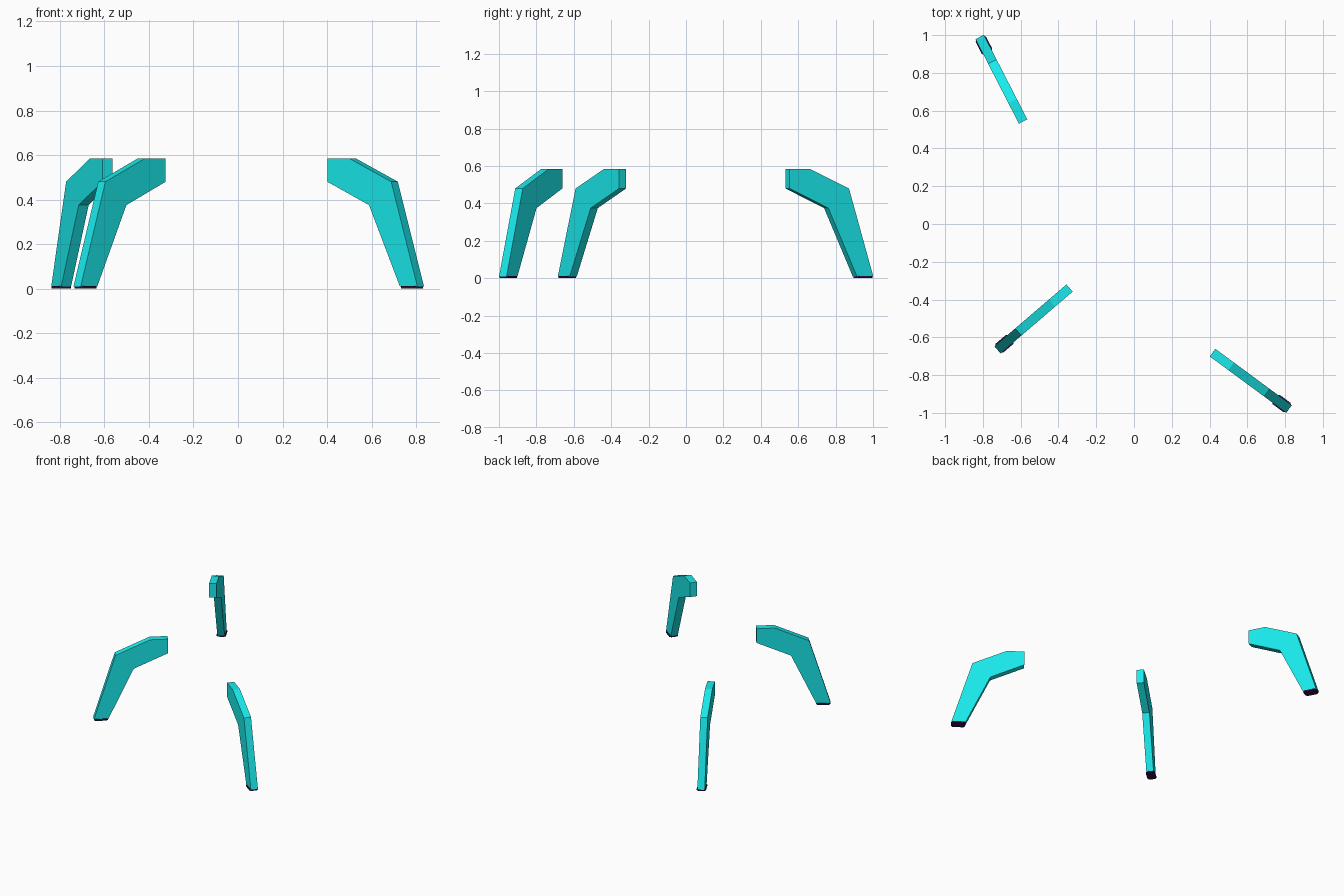
import bpy, bmesh, math
from mathutils import Matrix

if "Cube" in bpy.data.objects:
    bpy.data.objects.remove(bpy.data.objects["Cube"])


def material(name, rgb):
    m = bpy.data.materials.new(name)
    m.diffuse_color = (*rgb, 1)
    m.use_nodes = True
    m.node_tree.nodes["Principled BSDF"].inputs["Base Color"].default_value = m.diffuse_color
    return m


def prism(name, outline, depth, matrix, mat):
    """Extrude a flat outline (x, y) symmetrically along z, then place it."""
    bm = bmesh.new()
    face = bm.faces.new([bm.verts.new((x, y, -depth / 2)) for x, y in outline])
    ext = bmesh.ops.extrude_face_region(bm, geom=[face])
    verts = [g for g in ext["geom"] if isinstance(g, bmesh.types.BMVert)]
    bmesh.ops.translate(bm, verts=verts, vec=(0, 0, depth))
    bmesh.ops.recalc_face_normals(bm, faces=bm.faces)
    me = bpy.data.meshes.new(name)
    bm.to_mesh(me)
    bm.free()
    me.materials.append(mat)
    ob = bpy.data.objects.new(name, me)
    ob.matrix_world = matrix
    bpy.context.collection.objects.link(ob)


cyan = material("cyan", (0.01, 0.83, 0.85))
dark = material("dark", (0.03, 0.005, 0.05))

# Bent leg side profile: distance outward, height
leg = [(0, 0.48), (0, 0.585), (0.122, 0.585), (0.357, 0.48),
       (0.503, 0.01), (0.405, 0.01), (0.233, 0.375)]

# Foot pad outline: rectangle with clipped corners
a, b, c = 0.048, 0.031, 0.012
pad = [(a, b - c), (a - c, b), (c - a, b), (-a, b - c),
       (-a, c - b), (c - a, -b), (a - c, -b), (a, c - b)]

# Inner end position and outward angle of each leg
legs = {"back_left": (-0.587, 0.5425, 117.2),
        "front_left": (-0.341, -0.339, 220.6),
        "front_right": (0.416, -0.681, -36.4)}

upright = Matrix.Rotation(math.pi / 2, 4, 'X')
for side, (x, y, angle) in legs.items():
    place = Matrix.Translation((x, y, 0)) @ Matrix.Rotation(math.radians(angle), 4, 'Z')
    prism(side + "_leg", leg, 0.05, place @ upright, cyan)
    prism(side + "_foot_pad", pad, 0.012, place @ Matrix.Translation((0.454, 0, 0.006)), dark)
